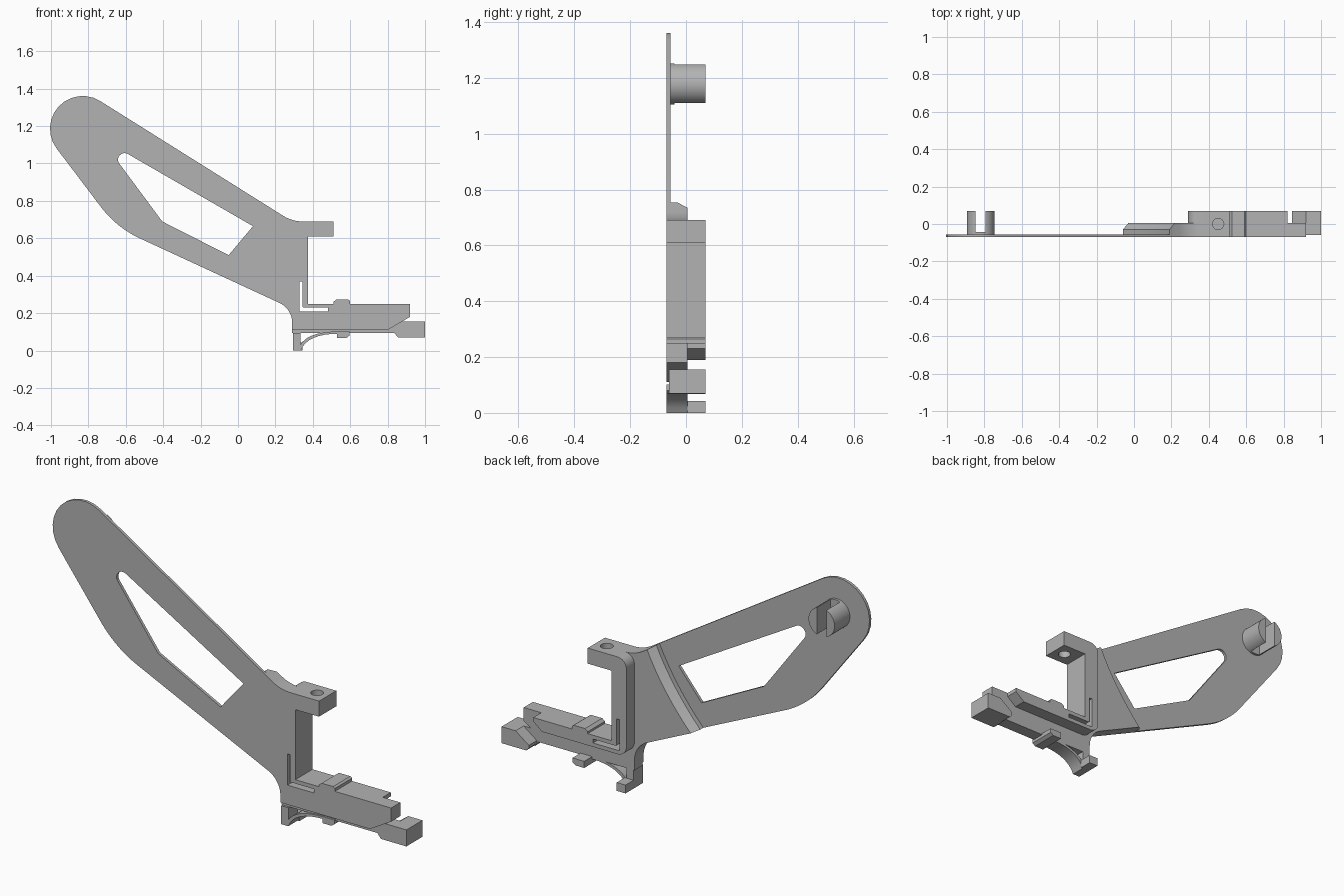
import bpy, bmesh, math
from mathutils import Vector, Matrix

if "Cube" in bpy.data.objects:
    bpy.data.objects.remove(bpy.data.objects["Cube"], do_unlink=True)

grey = bpy.data.materials.new("plain grey")
grey.use_nodes = True
grey.diffuse_color = (0.45, 0.45, 0.45, 1)
grey.node_tree.nodes["Principled BSDF"].inputs["Base Color"].default_value = (0.45, 0.45, 0.45, 1)

FRONT, PLATE, MID, BACK = -0.07, -0.055, 0.005, 0.07


def finish(name, bm):
    """Clean the mesh, link it, colour it and shade it."""
    bmesh.ops.remove_doubles(bm, verts=bm.verts, dist=0.0002)
    bmesh.ops.recalc_face_normals(bm, faces=bm.faces)
    mesh = bpy.data.meshes.new(name)
    bm.to_mesh(mesh)
    bm.free()
    mesh.materials.append(grey)
    obj = bpy.data.objects.new(name, mesh)
    bpy.context.collection.objects.link(obj)
    bpy.ops.object.select_all(action='DESELECT')
    obj.select_set(True)
    bpy.context.view_layer.objects.active = obj
    bpy.ops.object.shade_smooth_by_angle(angle=math.radians(30))
    return obj


def rounded(points, steps=12):
    """Outline from (u, v) or (u, v, corner radius) points."""
    out = []
    for i, p in enumerate(points):
        c = Vector(p[:2])
        if len(p) < 3:
            out.append(c)
            continue
        a = (Vector(points[i - 1][:2]) - c).normalized()
        b = (Vector(points[(i + 1) % len(points)][:2]) - c).normalized()
        half = a.angle(b) / 2
        centre = c + (a + b).normalized() * p[2] / math.sin(half)
        start = c + a * p[2] / math.tan(half) - centre
        end = c + b * p[2] / math.tan(half) - centre
        turn = start.angle_signed(end)
        for k in range(steps + 1):
            out.append(centre + Matrix.Rotation(-turn * k / steps, 2) @ start)
    return out


def circle(u, v, r, start=0, stop=2 * math.pi, n=40):
    return [(u + r * math.cos(start + (stop - start) * k / n),
             v + r * math.sin(start + (stop - start) * k / n)) for k in range(n)]


def prism(name, low, high, outline, *holes, upright=False):
    """Extrude an outline with holes along y, or along z if upright."""
    curve = bpy.data.curves.new(name, 'CURVE')
    curve.dimensions = '2D'
    curve.fill_mode = 'BOTH'
    curve.extrude = (high - low) / 2
    for loop in (outline, *holes):
        pts = rounded(loop)
        spline = curve.splines.new('POLY')
        spline.points.add(len(pts) - 1)
        for sp, p in zip(spline.points, pts):
            sp.co = (p[0], p[1], 0, 1)
        spline.use_cyclic_u = True
    temp = bpy.data.objects.new(name + " helper", curve)
    mesh = bpy.data.meshes.new_from_object(temp)
    bm = bmesh.new()
    bm.from_mesh(mesh)
    bpy.data.objects.remove(temp)
    bpy.data.meshes.remove(mesh)
    bpy.data.curves.remove(curve)
    mid = (low + high) / 2
    if upright:
        bm.transform(Matrix.Translation((0, 0, mid)))
    else:
        bm.transform(Matrix.Translation((0, mid, 0)) @ Matrix.Rotation(math.pi / 2, 4, 'X'))
    return finish(name, bm)


def box(name, x0, x1, y0, y1, z0, z1):
    return prism(name, y0, y1, [(x0, z0), (x1, z0), (x1, z1), (x0, z1)])


# Shared shapes: relief slot, lower arm edge, curved step of the web
slot = [(0.33, 0.21), (0.48, 0.21), (0.48, 0.23), (0.345, 0.23, 0.008),
        (0.345, 0.37), (0.33, 0.37)]
lower_body = [(0.375, 0.69), (0.375, 0.25), (0.92, 0.25), (0.92, 0.18),
              (0.80, 0.11), (0.29, 0.11), (0.29, 0.223, 0.12)]


def step_curve(a, b, c, n=8):
    a, b, c = Vector(a), Vector(b), Vector(c)
    return [a * (1 - t) ** 2 + b * 2 * t * (1 - t) + c * t * t for t in (k / n for k in range(n + 1))]


outer_step = step_curve((-0.06, 0.385), (0.10, 0.56), (0.19, 0.753))
inner_step = step_curve((-0.03, 0.371), (0.13, 0.545), (0.218, 0.735))

# Thin front plate with the long arm and its window
window = [(-0.735, 1.135, 0.035), (0.08, 0.665), (-0.05, 0.51), (-0.405, 0.69)]
prism("arm_plate", FRONT, PLATE,
      [(-1.547, 1.842, 0.175), (0.29, 0.69, 0.2)] + lower_body + [(-0.649, 0.657, 0.55)],
      window, slot)

# Thick web behind the plate, with a chamfered step
prism("bracket_web", PLATE, MID,
      [tuple(p) for p in inner_step] + [(0.29, 0.69, 0.2)] + lower_body, slot)
bm = bmesh.new()
rings = []
for o, i in zip(outer_step, inner_step):
    rings.append([bm.verts.new((p.x, y, p.y)) for p, y in
                  ((o, PLATE), (o, -0.03), (i, MID), (i, PLATE))])
for a, b in zip(rings, rings[1:]):
    for k in range(4):
        bm.faces.new((a[k], a[(k + 1) % 4], b[(k + 1) % 4], b[k]))
bm.faces.new(rings[0])
bm.faces.new(rings[-1])
finish("web_chamfer", bm)

# Rear rim: wall and thin lower shelf
prism("bracket_rim", MID, BACK,
      [(0.29, 0.69, 0.05), (0.375, 0.69), (0.375, 0.25), (0.82, 0.25),
       (0.82, 0.23), (0.77, 0.19), (0.29, 0.19, 0.05)], slot)

# Top tab with a screw hole
prism("top_tab", 0.61, 0.69,
      [(0.375, FRONT), (0.51, FRONT), (0.51, BACK), (0.375, BACK)],
      circle(0.45, 0, 0.03), upright=True)

# Raised ridge on the lower arm
prism("shelf_ridge", FRONT, BACK,
      [(0.51, 0.25), (0.60, 0.25), (0.60, 0.265), (0.59, 0.272), (0.525, 0.272), (0.51, 0.26)])

# Split round boss at the end of the arm
for name, side in (("boss_half_left", 0), ("boss_half_right", math.pi)):
    half = math.acos(0.027 / 0.074)
    prism(name, PLATE, BACK,
          circle(-0.82, 1.178, 0.074, side - half, side + half, 24)
          + [(-0.82 + 0.074 * math.cos(side + half), 1.178 + 0.074 * math.sin(side + half))])
prism("boss_base", PLATE, -0.042, circle(-0.82, 1.178, 0.074))

# Lower strip and end latch
prism("lower_strip", -0.06, MID,
      [(0.29, 0.095), (0.835, 0.095), (0.855, 0.07), (1.0, 0.07), (1.0, 0.155),
       (0.87, 0.155), (0.80, 0.11), (0.29, 0.11)])
prism("end_latch", MID, BACK,
      [(0.845, 0.085), (0.86, 0.07), (1.0, 0.07), (1.0, 0.155), (0.92, 0.155), (0.845, 0.1)])

# Foot, curved spring and stop below the arm
box("foot_post", 0.295, 0.335, FRONT, MID, 0, 0.095)
box("foot_pad", 0.295, 0.345, MID, BACK, 0, 0.043)
under = step_curve((0.335, 0.0), (0.37, 0.09), (0.54, 0.09))
over = step_curve((0.54, 0.102), (0.37, 0.102), (0.33, 0.025))
prism("curved_spring", FRONT, MID, [tuple(p) for p in under + over])
prism("lower_stop", FRONT, BACK,
      [(0.53, 0.068), (0.58, 0.068), (0.597, 0.08), (0.597, 0.102), (0.53, 0.102)])
